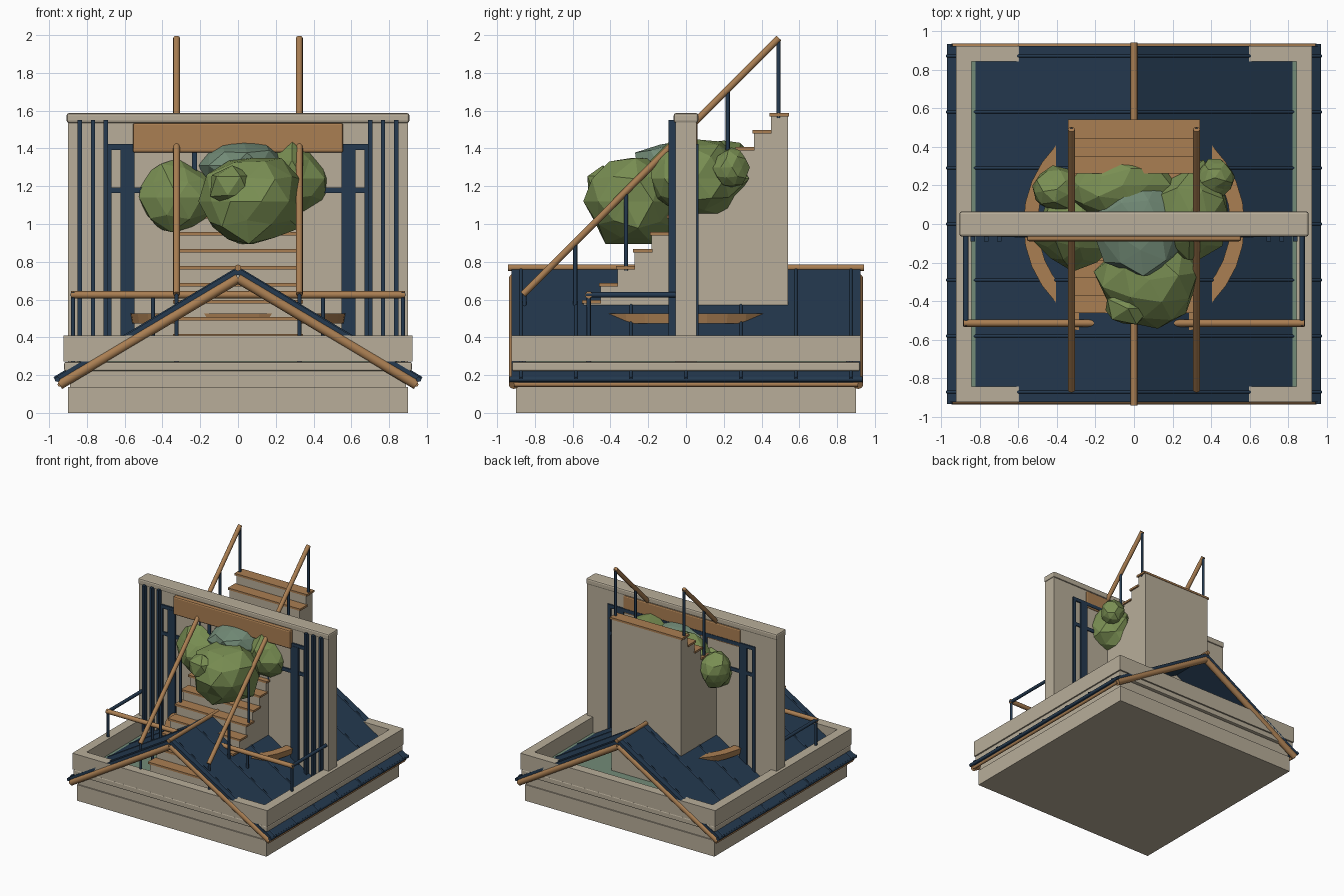
import bpy, bmesh, math, random
from mathutils import Vector, Matrix

if "Cube" in bpy.data.objects:
    bpy.data.objects.remove(bpy.data.objects["Cube"])

random.seed(4)


def material(name, rgb):
    m = bpy.data.materials.new(name)
    m.diffuse_color = (*rgb, 1)
    m.use_nodes = True
    m.node_tree.nodes["Principled BSDF"].inputs["Base Color"].default_value = m.diffuse_color
    return m


STONE = material("stone", (0.48, 0.42, 0.32))
WOOD = material("wood", (0.40, 0.21, 0.085))
NAVY = material("navy", (0.018, 0.042, 0.08))
LEAF = material("leaf", (0.19, 0.27, 0.085))
TEAL = material("sage", (0.17, 0.26, 0.185))


def finish(name, bm, mat):
    bmesh.ops.recalc_face_normals(bm, faces=bm.faces)
    me = bpy.data.meshes.new(name)
    bm.to_mesh(me)
    bm.free()
    me.materials.append(mat)
    ob = bpy.data.objects.new(name, me)
    bpy.context.collection.objects.link(ob)
    return ob


def box(name, x, y, z, mat, bevel=0):
    bm = bmesh.new()
    bmesh.ops.create_cube(bm, size=1)
    for v in bm.verts:
        v.co = [lo + (hi - lo) * (c + 0.5) for c, (lo, hi) in zip(v.co, (x, y, z))]
    ob = finish(name, bm, mat)
    if bevel:
        mod = ob.modifiers.new("bevel", 'BEVEL')
        mod.width = bevel
        mod.segments = 2
    return ob


def rod(name, a, b, r, mat, sides=12):
    a, b = Vector(a), Vector(b)
    d = b - a
    bm = bmesh.new()
    rot = d.to_track_quat('Z', 'Y').to_matrix().to_4x4()
    bmesh.ops.create_cone(bm, cap_ends=True, segments=sides, radius1=r, radius2=r,
                          depth=d.length, matrix=Matrix.Translation((a + b) / 2) @ rot)
    for f in bm.faces:
        f.smooth = len(f.verts) == 4
    return finish(name, bm, mat)


def extrude_profile(name, pts, axis, lo, hi, mat):
    # profile in (x, z) run along y, or in (y, z) run along x
    bm = bmesh.new()
    vs = [bm.verts.new((p, lo, q) if axis == 'Y' else (lo, p, q)) for p, q in pts]
    face = bm.faces.new(vs)
    new = bmesh.ops.extrude_face_region(bm, geom=[face])["geom"]
    move = (0, hi - lo, 0) if axis == 'Y' else (hi - lo, 0, 0)
    bmesh.ops.translate(bm, vec=move, verts=[g for g in new if isinstance(g, bmesh.types.BMVert)])
    return finish(name, bm, mat)


# Stepped stone base and floor
box("plinth", (-.9, .9), (-.9, .9), (0, .137), STONE)
box("base_course", (-.89, .89), (-.89, .89), (.137, .222), STONE)
box("base_ledge", (-.92, .92), (-.92, .92), (.222, .27), STONE, .008)
box("floor", (-.85, .85), (-.85, .85), (.265, .275), TEAL)

# Parapet around the floor
for s in (-1, 1):
    lo, hi = sorted((s * .845, s * .925))
    box("parapet_side", (lo, hi), (-.925, .925), (.272, .41), STONE)
    box("parapet_end", (-.846, .846), (lo, hi), (.272, .41), STONE)

# Gabled roof with seams, rakes, eaves and ridge
extrude_profile("roof", [(-.965, .19), (0, .768), (.965, .19), (.95, .16), (0, .732), (-.95, .16)],
                'Y', -.925, .925, NAVY)
for s in (-1, 1):
    for k in range(-3, 4):
        rod("roof_seam", (0, k * .291, .764), (s * .972, k * .291, .182), .009, NAVY, 6)
    for y in (-.911, .911):
        rod("rake_beam", (0, y, .713), (s * .945, y, .15), .027, WOOD)
    rod("eave_beam", (s * .942, -.91, .151), (s * .942, .91, .151), .013, WOOD)
    rod("eave_trim", (s * .957, -.935, .178), (s * .957, .935, .178), .014, NAVY, 8)
rod("ridge_pole", (0, -.943, .768), (0, .943, .768), .017, WOOD)

# Solid staircase with wooden treads
STEPS, RISE, RUN = 15, .09, .0903
y0, z0 = .54 - STEPS * RUN, 1.575 - STEPS * RISE
profile = [(.54, .26), (y0, .26)]
for i in range(STEPS):
    z = z0 + (i + 1) * RISE
    profile += [(y0 + i * RUN, z), (y0 + (i + 1) * RUN, z)]
    box("tread", (-.343, .343), (y0 + i * RUN - .008, y0 + (i + 1) * RUN + .004),
        (z - .005, z + .012), WOOD)
extrude_profile("stair_body", profile, 'X', -.33, .33, STONE)

# Sloping handrails on posts
for x in (-.325, .325):
    rod("handrail", (x, -.862, .628), (x, .492, 1.984), .018, WOOD)
    for i in range(6):
        y = -.855 + i * .269
        rod("handrail_post", (x, y, y + 1.07), (x, y, y + 1.49), .011, NAVY, 8)

# Upright wall, cap and sign board
box("wall", (-.9, .9), (-.055, .055), (.27, 1.54), STONE)
box("wall_cap", (-.907, .907), (-.065, .065), (1.535, 1.587), STONE, .012)
box("header_board", (-.557, .557), (-.09, .062), (1.378, 1.535), WOOD, .012)

# Window grid, jambs and slender bars on the wall
box("window_head", (-.7, .7), (-.068, .066), (1.393, 1.423), NAVY)
box("window_transom", (-.7, .7), (-.066, .064), (1.163, 1.193), NAVY)
for s in (-1, 1):
    for x in (.23, .685):
        box("mullion", (s * x - .014, s * x + .014), (-.067, .065), (.3, 1.42), NAVY)
    box("door_jamb", (s * .585 - .036, s * .585 + .036), (-.07, .066), (.3, 1.4), NAVY)
    for x in (.7, .767, .838):
        box("wall_bar", (s * x - .011, s * x + .011), (-.092, -.054), (.3, 1.55), NAVY)

# Balcony railing
rod("balcony_rail", (-.885, -.515, .625), (.885, -.515, .625), .019, WOOD)
for s in (-1, 1):
    rod("balcony_side_rail", (s * .873, -.53, .625), (s * .873, -.05, .625), .014, NAVY)
    for x in (.873, .45):
        rod("balcony_post", (s * x, -.515, .27), (s * x, -.515, .62), .011, NAVY, 8)

# Ring bench around the stairs
bm = bmesh.new()
N = 32
section = [(.505, .472), (.565, .472), (.575, .525), (.5, .525)]
rings = [[bm.verts.new((r * math.cos(2 * math.pi * i / N), r * math.sin(2 * math.pi * i / N), z))
          for r, z in section] for i in range(N)]
for i in range(N):
    a, b = rings[i], rings[(i + 1) % N]
    for j in range(4):
        k = (j + 1) % 4
        bm.faces.new((a[j], b[j], b[k], a[k]))
finish("ring_bench", bm, WOOD)

# Faceted foliage: centre, radii, subdivisions, material
clumps = [
    ((.08, -.29, 1.12), (.27, .25, .25), 2, LEAF),
    ((-.03, -.44, 1.2), (.13, .10, .12), 1, LEAF),
    ((-.31, -.03, 1.14), (.21, .20, .20), 2, LEAF),
    ((.29, .06, 1.24), (.20, .27, .21), 2, LEAF),
    ((.42, .24, 1.3), (.10, .10, .10), 2, LEAF),
    ((-.40, .18, 1.2), (.13, .12, .15), 2, LEAF),
    ((-.06, .2, 1.29), (.28, .17, .16), 2, LEAF),
    ((.02, 0, 1.31), (.23, .28, .14), 2, TEAL),
]
for c, r, sub, mat in clumps:
    bm = bmesh.new()
    bmesh.ops.create_icosphere(bm, subdivisions=sub, radius=1)
    turn = Matrix.Rotation(random.uniform(0, 6), 3, 'Z')
    for v in bm.verts:
        p = turn @ v.co * random.uniform(.88, 1.1)
        v.co = [c[i] + p[i] * r[i] for i in range(3)]
    finish("foliage", bm, mat)
